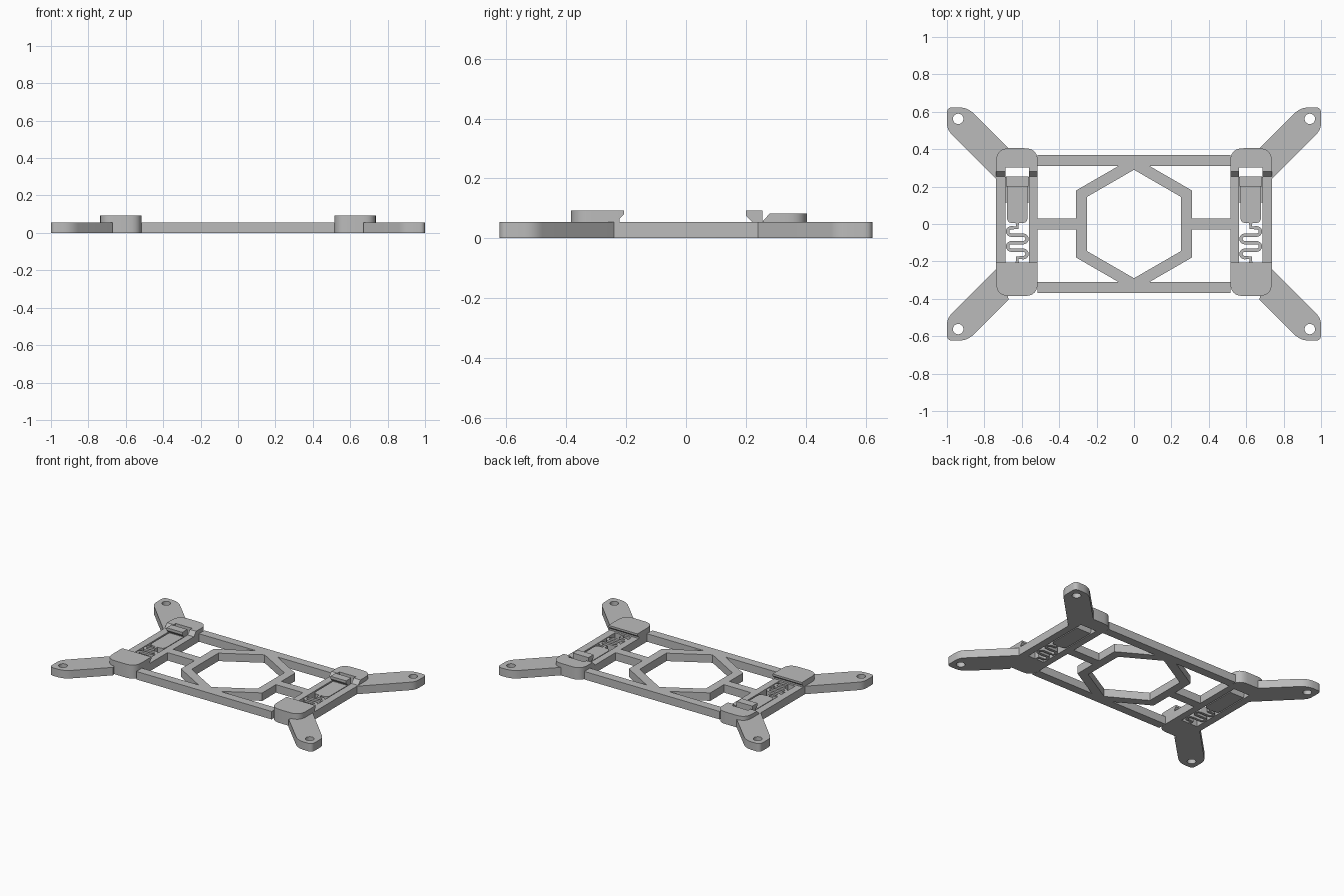
import bpy
import bmesh
import math
from mathutils import Vector

cube = bpy.data.objects.get("Cube")
if cube:
    bpy.data.objects.remove(cube, do_unlink=True)

grey = bpy.data.materials.new("plain_grey")
grey.use_nodes = True
grey.diffuse_color = (0.5, 0.5, 0.5, 1)
grey.node_tree.nodes["Principled BSDF"].inputs["Base Color"].default_value = (0.5, 0.5, 0.5, 1)

RAIL_TOP = 0.055
CAP_TOP = 0.093
OUT, INN = 0.737, 0.515          # holder outer and inner edges
MID, HALF = 0.624, 0.062         # slot centre and half width


def finish(name, bm):
    bmesh.ops.recalc_face_normals(bm, faces=bm.faces)
    mesh = bpy.data.meshes.new(name)
    bm.to_mesh(mesh)
    bm.free()
    obj = bpy.data.objects.new(name, mesh)
    bpy.context.collection.objects.link(obj)
    mesh.materials.append(grey)
    bpy.ops.object.select_all(action="DESELECT")
    obj.select_set(True)
    bpy.context.view_layer.objects.active = obj
    bpy.ops.object.shade_smooth_by_angle(angle=math.radians(35))
    return obj


def extrude(name, loops, place, offset):
    """Fill outlines (the first is outer, the rest are holes) and extrude."""
    bm = bmesh.new()
    edges = []
    for loop in loops:
        verts = [bm.verts.new((p[0], p[1], 0)) for p in loop]
        edges += [bm.edges.new((v, verts[i - 1])) for i, v in enumerate(verts)]
    bmesh.ops.triangle_fill(bm, use_beauty=True, edges=edges, normal=(0, 0, 1))
    bmesh.ops.recalc_face_normals(bm, faces=bm.faces)
    for v in bm.verts:
        v.co = place(v.co.x, v.co.y)
    res = bmesh.ops.extrude_face_region(bm, geom=bm.faces[:])
    moved = [g for g in res["geom"] if isinstance(g, bmesh.types.BMVert)]
    bmesh.ops.translate(bm, verts=moved, vec=offset)
    return finish(name, bm)


def plate(name, loops, z0, z1, sx=1, sy=1):
    return extrude(name, loops, lambda x, y: Vector((x * sx, y * sy, z0)), (0, 0, z1 - z0))


def bar(name, profile, x0, x1, sx):
    """Side profile in y and z, run across x."""
    return extrude(name, [profile], lambda y, z: Vector((x0 * sx, y, z)), ((x1 - x0) * sx, 0, 0))


def rect(x0, x1, y0, y1):
    return [(x0, y0), (x1, y0), (x1, y1), (x0, y1)]


def circle(x, y, r, n=24, turn=0):
    return [(x + r * math.cos(turn + math.tau * i / n),
             y + r * math.sin(turn + math.tau * i / n)) for i in range(n)]


def rounded(points, cuts, steps=6):
    """Round each corner, starting the curve `cut` away from it."""
    out = []
    for i, (p, cut) in enumerate(zip(points, cuts)):
        p = Vector(p)
        if not cut:
            out.append(p)
            continue
        a = p + (Vector(points[i - 1]) - p).normalized() * cut
        b = p + (Vector(points[(i + 1) % len(points)]) - p).normalized() * cut
        for k in range(steps + 1):
            t = k / steps
            out.append(a * (1 - t) ** 2 + p * (2 * t * (1 - t) * 1.15 / 1.15) + b * t * t)
    return out


def spring_outline(width=0.018, rows=5, pitch=0.04, reach=0.032):
    """Winding strip that joins the slider to the front of the slot."""
    path = [(0, 0.01), (0, -0.02)]
    for k in range(rows - 1):
        side = -1 if k % 2 else 1
        y = -0.02 - pitch * k
        for j in range(9):
            a = math.pi / 2 - math.pi * j / 8
            path.append((side * (reach + pitch / 2 * math.cos(a)),
                         y - pitch / 2 + pitch / 2 * math.sin(a)))
    path += [(0, -0.02 - pitch * (rows - 1)), (0, -0.215)]
    path = [Vector(p) for p in path]
    left, right = [], []
    for i, p in enumerate(path):
        d = (path[min(i + 1, len(path) - 1)] - path[max(i - 1, 0)]).normalized()
        n = Vector((-d.y, d.x)) * width / 2
        left.append(p + n)
        right.append(p - n)
    return [(p.x + MID, p.y) for p in left + right[::-1]]


# Central hexagon ring
plate("hexagon_ring", [circle(0, 0, 0.358, 6, math.pi / 2),
                       circle(0, 0, 0.29, 6, math.pi / 2)], 0, RAIL_TOP)

# Long front and back rails, notched around the ring
for label, sy in (("front", -1), ("back", 1)):
    plate(label + "_rail", [rect(-INN, INN, 0.31, 0.37)], 0, RAIL_TOP, 1, sy)

for label, s in (("left", 1), ("right", -1)):
    # Cross bar from ring to holder
    plate(label + "_cross_bar", [rect(0.308, INN, -0.03, 0.03)], 0, RAIL_TOP, s)

    # Holder frame with an open slot
    outline = rounded(rect(INN, OUT, -0.385, 0.405), [0.07] * 4)
    slot = rect(MID - HALF, MID + HALF, -0.207, 0.302)
    plate(label + "_holder", [outline, slot], 0, RAIL_TOP, s)

    # Corner arms with screw holes
    for end, sy in (("front", -1), ("back", 1)):
        arm = rounded([(0.695, 0.31), (OUT, 0.24), (1, 0.505), (1, 0.624),
                       (0.89, 0.624), (0.67, 0.405)], [0, 0, 0.035, 0.03, 0.05, 0])
        plate(f"{end}_{label}_arm", [arm, circle(0.94, 0.562, 0.028)], 0, RAIL_TOP, s, sy)

    # Front cap with an undercut lip
    cap = rounded(rect(INN, OUT, -0.385, -0.222), [0.07, 0.07, 0, 0])
    plate(label + "_front_cap", [cap], RAIL_TOP, CAP_TOP, s)
    bar(label + "_front_lip", [(-0.222, 0.055), (-0.222, 0.066), (-0.207, 0.08),
                               (-0.207, CAP_TOP), (-0.222, CAP_TOP)], INN, OUT, s)

    # Back cap, open above the slot, with ramped ends
    lo, hi = MID - HALF, MID + HALF
    cap = rounded([(INN, 0.28), (lo, 0.28), (lo, 0.302), (hi, 0.302), (hi, 0.28),
                   (OUT, 0.28), (OUT, 0.405), (INN, 0.405)],
                  [0] * 6 + [0.07, 0.07])
    plate(label + "_back_cap", [cap], RAIL_TOP, 0.083, s)
    for x0, x1 in ((INN, lo), (hi, OUT)):
        bar(label + "_cap_ramp", [(0.255, RAIL_TOP), (0.28, RAIL_TOP), (0.28, 0.083)], x0, x1, s)

    # Sliding latch, its hook, guide ribs and spring
    slider = rounded(rect(MID - 0.055, MID + 0.055, 0.005, 0.255), [0.03, 0.03, 0, 0])
    plate(label + "_latch_slider", [slider], 0, 0.052, s)
    bar(label + "_latch_hook", [(0.255, 0.05), (0.255, CAP_TOP), (0.2, CAP_TOP),
                                (0.2, 0.075), (0.22, 0.055), (0.22, 0.05)],
        MID - 0.06, MID + 0.06, s)
    for x in (MID - 0.0585, MID + 0.0585):
        plate(label + "_guide_rib", [rect(x - 0.0035, x + 0.0035, 0.115, 0.25)], 0.015, 0.04, s)
    plate(label + "_spring", [spring_outline()], 0, 0.052, s)
